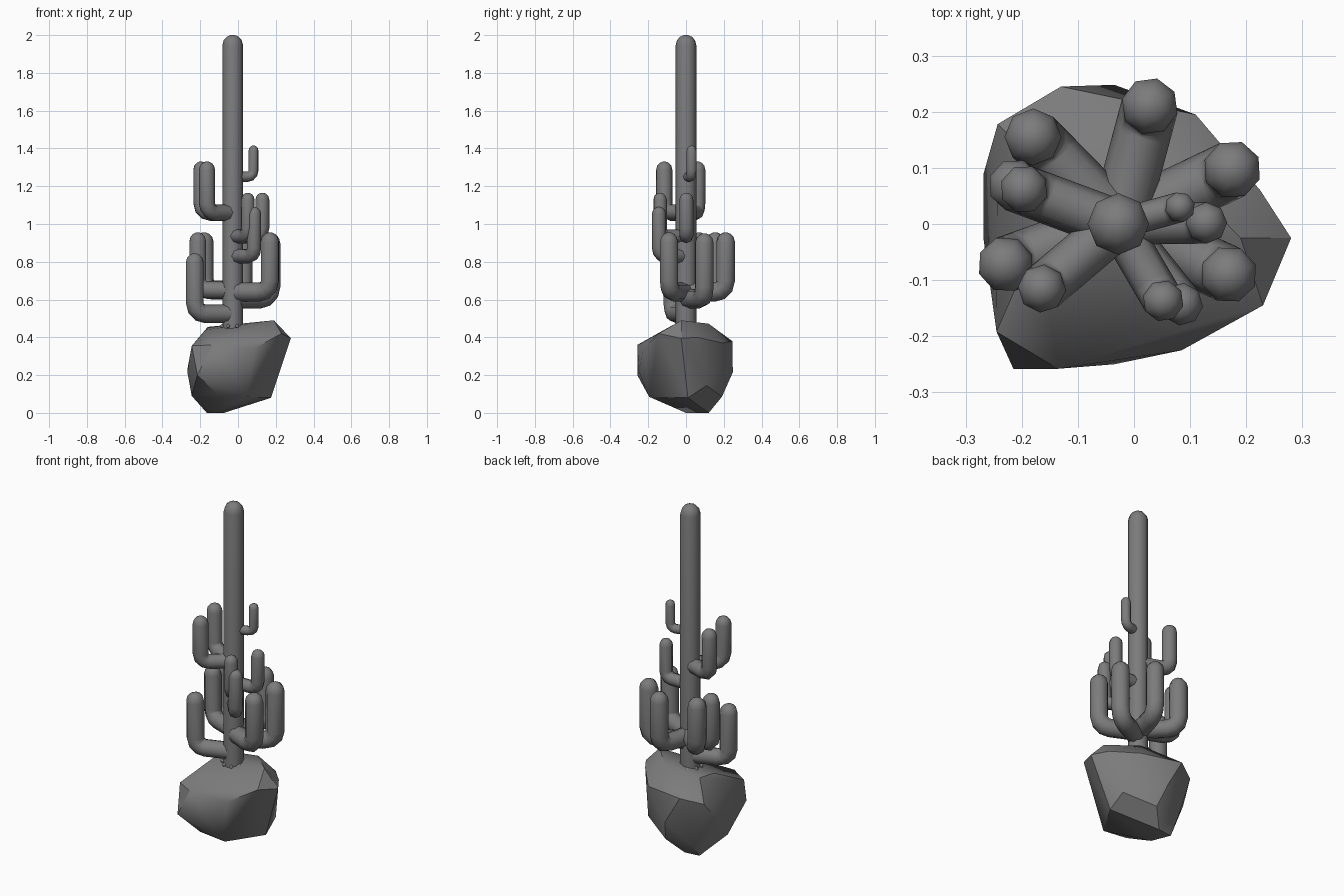
import bpy, bmesh, math
from mathutils import Vector

if "Cube" in bpy.data.objects:
    bpy.data.objects.remove(bpy.data.objects["Cube"])

TX = -0.028  # trunk axis x
SIDES = 8
UP = Vector((0, 0, 1))


def material(name, v):
    m = bpy.data.materials.new(name)
    m.diffuse_color = (v, v, v, 1)
    m.use_nodes = True
    m.node_tree.nodes["Principled BSDF"].inputs["Base Color"].default_value = m.diffuse_color
    return m


DARK = material("dark_grey", 0.2)
LIGHT = material("light_grey", 0.7)


def new_object(name, bm, mat, angle=None):
    bmesh.ops.recalc_face_normals(bm, faces=bm.faces)
    me = bpy.data.meshes.new(name)
    bm.to_mesh(me)
    bm.free()
    me.materials.append(mat)
    ob = bpy.data.objects.new(name, me)
    bpy.context.collection.objects.link(ob)
    if angle:
        bpy.ops.object.select_all(action='DESELECT')
        ob.select_set(True)
        bpy.context.view_layer.objects.active = ob
        bpy.ops.object.shade_smooth_by_angle(angle=math.radians(angle))
    return ob


def tube(name, path, side):
    """Sweep an octagon along (centre, tangent, radius) stations."""
    bm = bmesh.new()
    rings = []
    for c, t, r in path:
        n = side.cross(t)
        angles = [2 * math.pi * i / SIDES for i in range(SIDES)]
        rings.append([bm.verts.new(c + r * (math.cos(a) * side + math.sin(a) * n))
                      for a in angles])
    for a, b in zip(rings, rings[1:]):
        for i in range(SIDES):
            j = (i + 1) % SIDES
            bm.faces.new((a[i], a[j], b[j], b[i]))
    bm.faces.new(rings[0])
    bm.faces.new(rings[-1])
    return new_object(name, bm, DARK, 50)


def dome(x, y, top, r):
    """Stations of a rounded tip pointing up."""
    out = []
    for k in (0, 30, 55, 78):
        a = math.radians(k)
        z = top - r + r * math.sin(a) / math.sin(math.radians(78))
        out.append((Vector((x, y, z)), UP, r * math.cos(a)))
    return out


def arm(name, x, y, z, top, r):
    """Horizontal stub from the trunk, rounded elbow, upright tip."""
    d = Vector((x - TX, y, 0))
    length = d.length
    d.normalize()
    base = Vector((TX, 0, z))
    b = r * 1.15
    path = [(base, d, r)]
    for k in range(4):
        a = math.radians(30 * k)
        c = base + d * (length - b + b * math.sin(a)) + UP * (b - b * math.cos(a))
        path.append((c, d * math.cos(a) + UP * math.sin(a), r))
    tube(name, path + dome(x, y, top, r), d.cross(UP))


# trunk
tube("trunk", [(Vector((TX, 0, 0.42)), UP, 0.055)] + dome(TX, 0, 2.0, 0.055),
     Vector((1, 0, 0)))

# arms: tip x, tip y, elbow z, tip z, radius
ARMS = [
    (-0.229, -0.072, 0.525, 0.845, 0.050),
    (0.169, -0.09, 0.64, 0.955, 0.051),
    (0.175, 0.097, 0.605, 0.95, 0.052),
    (0.028, 0.21, 0.64, 0.955, 0.051),
    (-0.18, 0.155, 0.65, 0.955, 0.051),
    (-0.213, 0.069, 0.65, 0.955, 0.047),
    (0.085, -0.143, 0.83, 1.09, 0.038),
    (0.052, -0.137, 0.935, 1.165, 0.037),
    (0.129, 0.002, 0.935, 1.165, 0.037),
    (-0.164, -0.115, 1.06, 1.33, 0.043),
    (-0.196, 0.062, 1.06, 1.33, 0.043),
    (0.082, 0.03, 1.25, 1.415, 0.027),
]
for i, a in enumerate(ARMS):
    arm(f"arm_{i + 1}", *a)

# faceted boulder as a hull of its corners
CORNERS = [
    (.28, -.025, .395), (.19, -.025, .49), (.23, -.145, .42), (.085, -.225, .34),
    (-.135, -.258, .36), (-.215, -.258, .2), (-.245, -.192, .355), (-.035, -.25, .22),
    (-.11, -.195, .1), (.05, -.195, .085), (.175, .01, .08), (.17, .11, .145),
    (.05, .0, .06), (-.165, .11, 0), (-.075, .12, 0), (-.12, 0, 0),
    (0, .19, .085), (-.16, .18, .09), (-.245, -.04, .09), (-.268, -.028, .215),
    (-.268, .09, .23), (-.243, .178, .35), (-.13, .245, .38), (-.035, .248, .215),
    (.11, .195, .37), (.225, .06, .4), (-.16, .1, .455), (-.17, -.02, .44),
    (.05, .12, .472),
]
bm = bmesh.new()
for c in CORNERS:
    bm.verts.new(c)
bmesh.ops.convex_hull(bm, input=bm.verts)
loose = [v for v in bm.verts if not v.link_faces]
bmesh.ops.delete(bm, geom=loose, context='VERTS')
bmesh.ops.dissolve_limit(bm, angle_limit=math.radians(6), verts=bm.verts, edges=bm.edges)
new_object("boulder", bm, DARK, 30)

# small pale pebbles around the trunk foot
bm = bmesh.new()
for i in range(8):
    a = 2 * math.pi * (i + 0.5) / 8
    res = bmesh.ops.create_icosphere(bm, subdivisions=1, radius=0.011)
    bmesh.ops.translate(bm, verts=res["verts"],
                        vec=(TX + 0.062 * math.cos(a), 0.062 * math.sin(a), 0.46))
new_object("foot_pebbles", bm, LIGHT)
